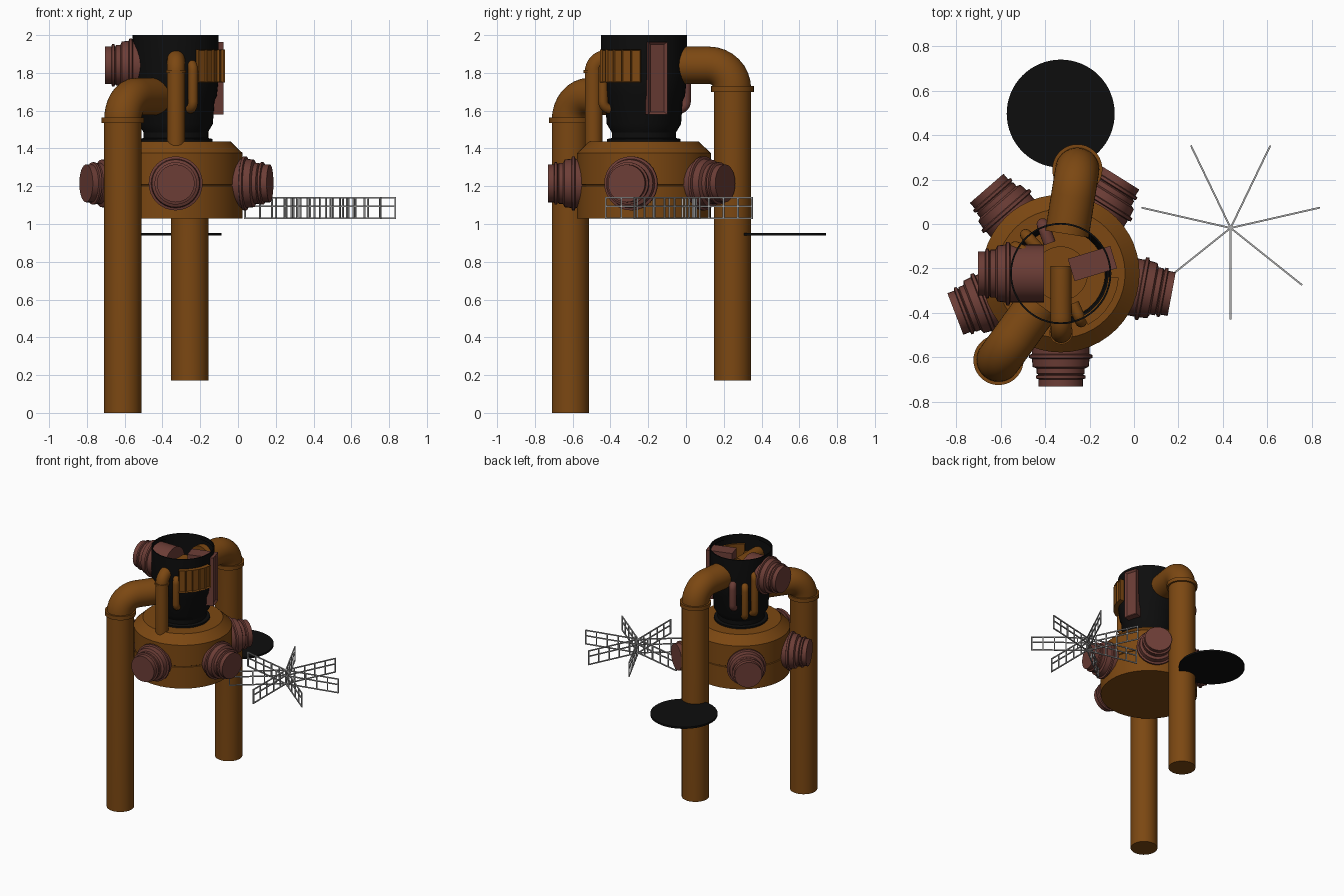
import bpy, bmesh, math
from mathutils import Vector, Matrix

if "Cube" in bpy.data.objects:
    bpy.data.objects.remove(bpy.data.objects["Cube"])

CX, CY = -0.33, -0.223            # axis of the main body


def material(name, rgb):
    m = bpy.data.materials.new(name)
    m.diffuse_color = (*rgb, 1)
    m.use_nodes = True
    m.node_tree.nodes["Principled BSDF"].inputs["Base Color"].default_value = m.diffuse_color
    return m


BROWN = material("copper brown", (0.2, 0.064, 0.006))
RED = material("dull red", (0.15, 0.047, 0.037))
BLACK = material("soot black", (0.004, 0.004, 0.004))
GREY = material("steel grey", (0.42, 0.42, 0.42))


def finish(name, bm, mat):
    bmesh.ops.remove_doubles(bm, verts=bm.verts, dist=1e-5)
    me = bpy.data.meshes.new(name)
    bm.to_mesh(me)
    bm.free()
    me.materials.append(mat)
    ob = bpy.data.objects.new(name, me)
    bpy.context.collection.objects.link(ob)
    return ob


def skin(bm, rings, cap):
    n = len(rings[0])
    vs = [[bm.verts.new(p) for p in ring] for ring in rings]
    for a, b in zip(vs, vs[1:]):
        for j in range(n):
            k = (j + 1) % n
            bm.faces.new((a[j], a[k], b[k], b[j]))
    if cap:
        bm.faces.new(vs[0][::-1])
        bm.faces.new(vs[-1])


def lathe(name, profile, mat, origin, direction=(0, 0, 1), n=48):
    """Turn (radius, height) points about an axis."""
    rot = Vector(direction).to_track_quat('Z', 'Y')
    rings = [[rot @ Vector((r * math.cos(2 * math.pi * j / n), r * math.sin(2 * math.pi * j / n), h))
              + Vector(origin) for j in range(n)] for r, h in profile]
    bm = bmesh.new()
    skin(bm, rings, False)
    return finish(name, bm, mat)


def sweep(name, base, direction, path, r, mat, n=28):
    """Sweep a circle along (distance, z) points in a vertical plane."""
    d = Vector((*direction, 0)).normalized()
    s = Vector((-d.y, d.x, 0))
    pts = [Vector((*base, 0)) + d * u + Vector((0, 0, z)) for u, z in path]
    rings = []
    for i, p in enumerate(pts):
        t = (pts[min(i + 1, len(pts) - 1)] - pts[max(i - 1, 0)]).normalized()
        if i == 0 or abs(path[i][0]) < 1e-6 and path[i - 1][0] == 0:
            t = (pts[i + 1] - p).normalized() if i == 0 else Vector((0, 0, 1))
        m = t.cross(s)
        rings.append([p + r * (s * math.cos(a) + m * math.sin(a))
                      for a in (2 * math.pi * j / n for j in range(n))])
    bm = bmesh.new()
    skin(bm, rings, True)
    return finish(name, bm, mat)


def elbow(z_low, z_high, bend, reach, steps=8):
    arc = [(bend - bend * math.cos(a), z_high - bend + bend * math.sin(a))
           for a in (math.pi / 2 * i / steps for i in range(steps + 1))]
    return [(0, z_low)] + arc + [(reach, z_high)]


def handle(z_low, z_high, bend, reach, steps=6):
    low = [(bend - bend * math.sin(a), z_low + bend - bend * math.cos(a))
           for a in (math.pi / 2 * i / steps for i in range(steps + 1))]
    return [(reach, z_low)] + low + elbow(z_low, z_high, bend, reach)[1:]


def box(bm, size, matrix):
    return bmesh.ops.create_cube(bm, size=1, matrix=matrix @ Matrix.Diagonal((*size, 1)))


# drum with a thin seam and sloped shoulder
lathe("drum", [(0, 1.03), (0.355, 1.03), (0.355, 1.2), (0.35, 1.203), (0.35, 1.207), (0.355, 1.21),
               (0.355, 1.375), (0.29, 1.437), (0, 1.437)], BROWN, (CX, CY, 0))

# open black vessel and its inner floor
lathe("vessel", [(0.195, 1.437), (0.195, 1.45), (0.17, 1.455), (0.17, 1.485), (0.197, 1.53), (0.205, 1.65),
                 (0.218, 1.68), (0.228, 1.78), (0.228, 2.0), (0.22, 2.0), (0.22, 1.97)], BLACK, (CX, CY, 0))
lathe("vessel_floor", [(0.2, 1.6), (0.12, 1.6), (0.12, 1.57), (0, 1.57)], BROWN, (CX, CY, 0))

# stepped nozzles: five on the drum, one on the vessel
NOZZLE = [(0, 0.21), (0.13, 0.21), (0.13, 0.362), (0.143, 0.366), (0.143, 0.38), (0.13, 0.384),
          (0.126, 0.42), (0.108, 0.428), (0.108, 0.45), (0.1, 0.455), (0.112, 0.46), (0.112, 0.472),
          (0.1, 0.476), (0.1, 0.508), (0, 0.508)]
for i, deg in enumerate((-90, -10.5, 58, 131, 201)):
    a = math.radians(deg)
    lathe(f"drum_nozzle_{i + 1}", NOZZLE, RED, (CX, CY, 1.215), (math.cos(a), math.sin(a), 0), 32)
lathe("vessel_nozzle", NOZZLE, RED, (CX + 0.135, CY, 1.84), (-1, 0, 0), 32)

# two tall elbow pipes with collars
for name, x, y, z0, zh, reach in (("front_pipe", -0.61, -0.612, 0, 1.675, 0.31),
                                  ("back_pipe", -0.255, 0.246, 0.172, 1.84, 0.295)):
    sweep(name, (x, y), (CX - x, CY - y), elbow(z0, zh, 0.125, reach), 0.099, BROWN, 36)
    z = zh - 0.125
    lathe(name + "_collar", [(0.098, z - 0.015), (0.113, z - 0.015), (0.113, z + 0.015),
                             (0.098, z + 0.015)], BROWN, (x, y, 0), n=36)

# slim front pipe into the vessel
sweep("slim_pipe", (-0.328, -0.489), (0, 1), elbow(1.38, 1.875, 0.07, 0.3), 0.047, BROWN)
lathe("slim_pipe_collar", [(0.046, 1.8), (0.053, 1.8), (0.053, 1.815), (0.046, 1.815)], BROWN,
      (-0.328, -0.489, 0), n=28)

# small looped tubes around the vessel
for name, deg, rad, z0, z1, r, mat in (("front_tube", -67, 0.235, 1.61, 1.85, 0.026, BROWN),
                                       ("rear_tube_low", 132, 0.235, 1.54, 1.80, 0.026, BROWN),
                                       ("rear_tube_high", 150, 0.235, 1.56, 1.88, 0.028, BROWN),
                                       ("rear_red_tube", 110, 0.235, 1.61, 1.81, 0.028, RED)):
    a = math.radians(deg)
    c, s = math.cos(a), math.sin(a)
    sweep(name, (CX + rad * c, CY + rad * s), (-c, -s), handle(z0, z1, 0.04, 0.09), r, mat, 16)

# upright red duct box with a recessed outer panel
bm = bmesh.new()
box(bm, (0.2, 0.105, 0.385), Matrix.Translation((-0.187, -0.178, 1.772)) @ Matrix.Rotation(math.radians(17), 4, 'Z'))
outer = [f for f in bm.faces if f.normal.x > 0.9]
bmesh.ops.inset_region(bm, faces=outer, thickness=0.02, depth=-0.012)
finish("duct_box", bm, RED)

# curved brown panel with recessed windows
bm = bmesh.new()
N = 5
cols = []
for i in range(N + 1):
    a = math.radians(-62 + 58 * i / N)
    cols.append([bm.verts.new((CX + r * math.cos(a), CY + r * math.sin(a), z))
                 for r, z in ((0.215, 1.75), (0.262, 1.75), (0.262, 1.925), (0.215, 1.925))])
fronts = []
for a, b in zip(cols, cols[1:]):
    for k in range(4):
        f = bm.faces.new((a[k], b[k], b[(k + 1) % 4], a[(k + 1) % 4]))
        if k == 1:
            fronts.append(f)
bm.faces.new(cols[0])
bm.faces.new(cols[-1][::-1])
bmesh.ops.recalc_face_normals(bm, faces=bm.faces)
bmesh.ops.inset_individual(bm, faces=fronts, thickness=0.008, depth=-0.012)
finish("curved_panel", bm, BROWN)

# thin black plate behind the body
lathe("round_plate", [(0, 0.938), (0.243, 0.938), (0.243, 0.952), (0, 0.952)], BLACK, (CX, 0.497, 0), n=64)

# seven-armed steel grating
bm = bmesh.new()
for i in range(7):
    m = Matrix.Translation((0.435, -0.018, 0)) @ Matrix.Rotation(math.radians(-90 + i * 360 / 7), 4, 'Z')
    for z in (1.138, 1.095, 1.03):
        box(bm, (0.412, 0.008, 0.008), m @ Matrix.Translation((0.206, 0, z)))
    for r in (0.07, 0.155, 0.24, 0.325, 0.408):
        box(bm, (0.008, 0.008, 0.112), m @ Matrix.Translation((r, 0, 1.084)))
box(bm, (0.01, 0.01, 0.114), Matrix.Translation((0.435, -0.018, 1.084)))
finish("steel_grating", bm, GREY)

# smooth shading with crisp edges
for ob in bpy.context.scene.objects:
    ob.select_set(True)
    bpy.context.view_layer.objects.active = ob
bpy.ops.object.shade_smooth_by_angle(angle=math.radians(30))
